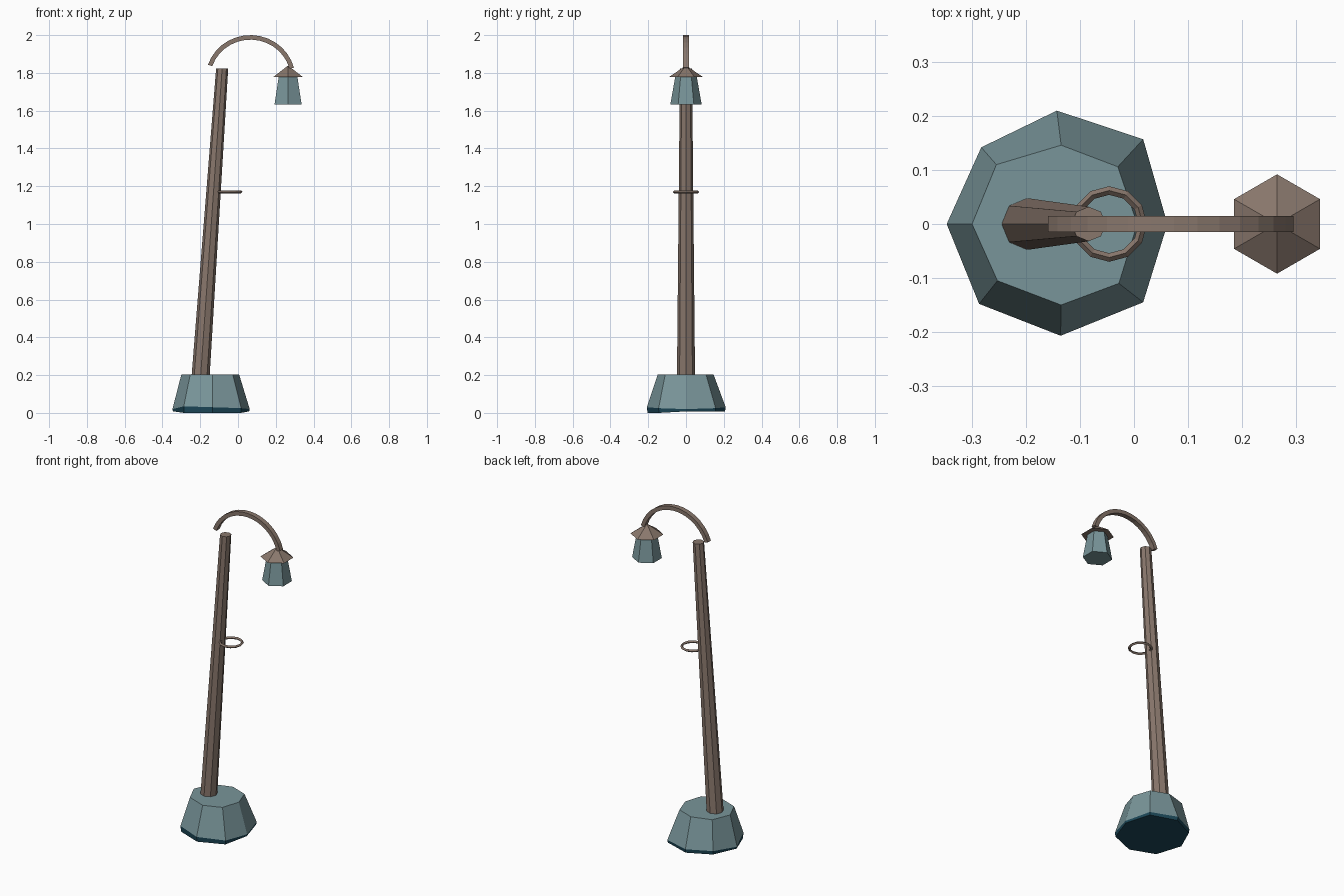
import bpy, math
from mathutils import Vector

if "Cube" in bpy.data.objects:
    bpy.data.objects.remove(bpy.data.objects["Cube"])


def material(name, rgb):
    m = bpy.data.materials.new(name)
    m.diffuse_color = (*rgb, 1)
    m.use_nodes = True
    m.node_tree.nodes["Principled BSDF"].inputs["Base Color"].default_value = m.diffuse_color
    return m


BROWN = material("weathered brown", (0.25, 0.185, 0.15))
TEAL = material("grey teal", (0.19, 0.30, 0.32))
DARK = material("dark blue", (0.012, 0.065, 0.10))


def loft(name, rings, mats, band_mats=None, closed=False):
    """Skin equal-length rings (bottom to top, counter-clockwise), capping both ends."""
    n, k = len(rings[0]), len(rings)
    verts = [tuple(p) for r in rings for p in r]
    faces, idx = [], []
    for j in range(k if closed else k - 1):
        a, b = j * n, ((j + 1) % k) * n
        for i in range(n):
            i2 = (i + 1) % n
            faces.append((a + i, a + i2, b + i2, b + i))
            idx.append(band_mats[j] if band_mats else 0)
    if not closed:
        faces.append(tuple(reversed(range(n))))
        faces.append(tuple(range((k - 1) * n, k * n)))
        idx += [band_mats[0], band_mats[-1]] if band_mats else [0, 0]
    me = bpy.data.meshes.new(name)
    me.from_pydata(verts, [], faces)
    for m in mats:
        me.materials.append(m)
    for p, i in zip(me.polygons, idx):
        p.material_index = i
    ob = bpy.data.objects.new(name, me)
    bpy.context.collection.objects.link(ob)
    return ob


def ngon(x, z, r, n, start=0.0):
    return [(x + r * math.cos(start + 2 * math.pi * i / n),
             r * math.sin(start + 2 * math.pi * i / n), z) for i in range(n)]


# Base: slightly irregular octagonal stone with a dark underside
low = [(0.062, 0), (0.017, 0.157), (-0.143, 0.21), (-0.283, 0.142),
       (-0.347, 0), (-0.287, -0.148), (-0.136, -0.207), (0.017, -0.145)]
high = [(0.006, 0), (-0.03, 0.106), (-0.135, 0.146), (-0.255, 0.11),
        (-0.30, 0), (-0.253, -0.105), (-0.135, -0.15), (-0.028, -0.11)]
low_z = [0.02, 0.025, 0.03, 0.03, 0.02, 0.035, 0.03, 0.025]
c = Vector((-0.142, 0))
under = [c + (Vector(p) - c) * 0.985 for p in low]
loft("base",
     [[(p.x, p.y, 0.0 if p.y < 0 else 0.008) for p in under],
      [(*p, z) for p, z in zip(low, low_z)],
      [(*p, 0.203) for p in high]],
     [TEAL, DARK], [1, 0])

# Leaning tapered pole
loft("pole", [ngon(-0.199, 0.18, 0.048, 8), ngon(-0.084, 1.822, 0.032, 8)], [BROWN])

# Curved arm: square section swept along an arc
arm = []
steps = 14
for i in range(steps + 1):
    t = math.radians(161 + (15 - 161) * i / steps)
    out = Vector((math.cos(t), 0, math.sin(t)))
    mid = Vector((0.066 + 0.226 * out.x, 0, 1.768 + 0.22 * out.z))
    arm.append([mid + out * (0.012 * s) + Vector((0, 0.015 * w, 0))
                for s, w in ((-1, -1), (-1, 1), (1, 1), (1, -1))])
loft("arm", arm, [BROWN])

# Lamp glass and its pointed roof
HALF = math.pi / 6
loft("lamp_glass", [ngon(0.265, 1.632, 0.083, 6, HALF),
                    ngon(0.265, 1.785, 0.056, 6, HALF)], [TEAL])
loft("lamp_roof", [ngon(0.265, 1.777, 0.092, 6, HALF),
                   ngon(0.265, 1.837, 0.003, 6, HALF)], [BROWN])

# Horizontal ring on the pole
ring = []
for i in range(12):
    a = 2 * math.pi * i / 12
    ring.append([(-0.046 + (0.062 + 0.008 * math.cos(b)) * math.cos(a),
                  (0.062 + 0.008 * math.cos(b)) * math.sin(a),
                  1.17 + 0.008 * math.sin(b))
                 for b in (0, -math.pi / 2, math.pi, math.pi / 2)])
loft("ring", ring, [BROWN], closed=True)

# Make all face normals point outward
import bmesh
for ob in bpy.context.collection.objects:
    bm = bmesh.new()
    bm.from_mesh(ob.data)
    bmesh.ops.recalc_face_normals(bm, faces=bm.faces)
    bm.to_mesh(ob.data)
    bm.free()
